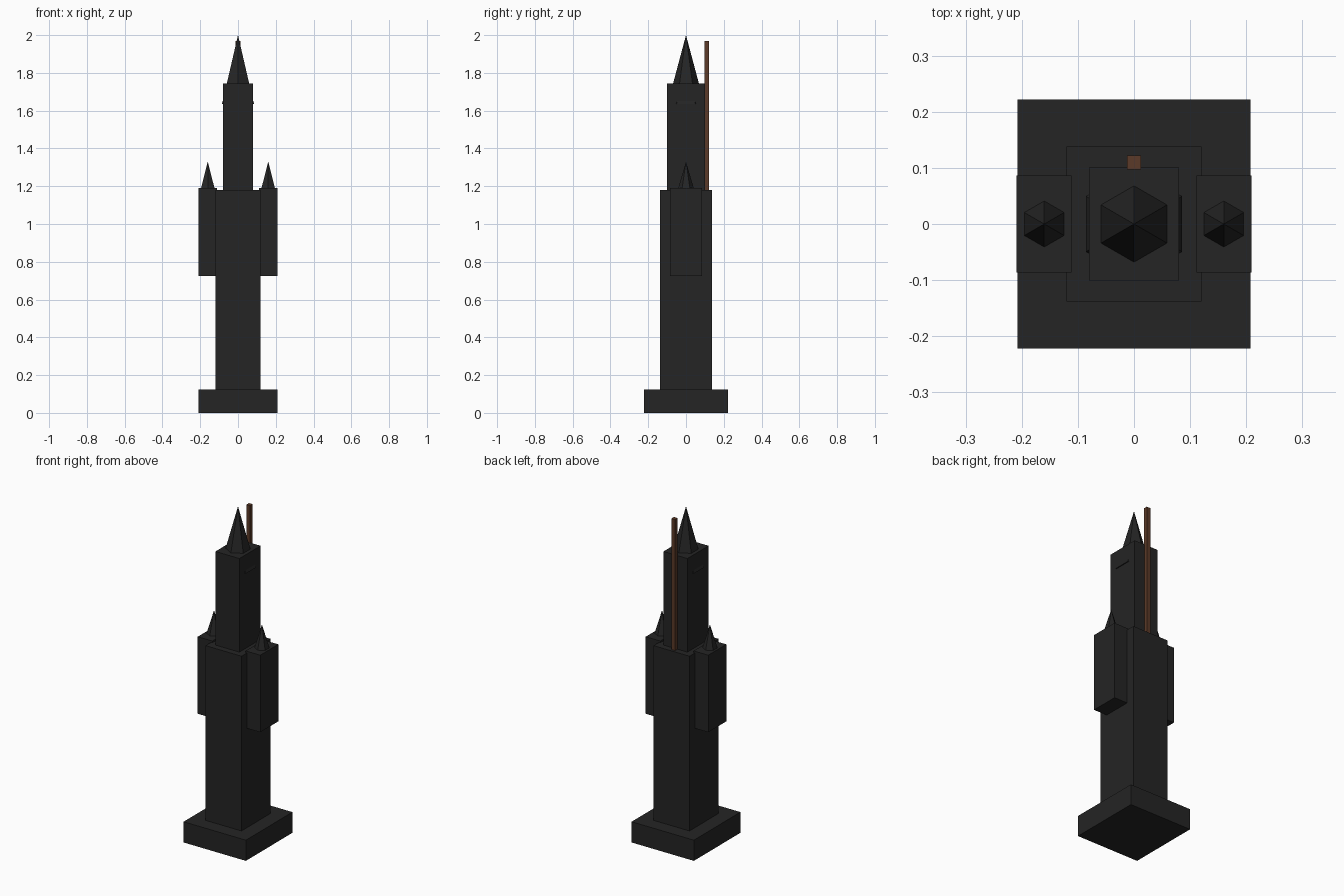
import bpy, math

if "Cube" in bpy.data.objects:
    bpy.data.objects.remove(bpy.data.objects["Cube"])


def material(name, rgb):
    m = bpy.data.materials.new(name)
    m.diffuse_color = (*rgb, 1)
    m.use_nodes = True
    m.node_tree.nodes["Principled BSDF"].inputs["Base Color"].default_value = m.diffuse_color
    return m


DARK = material("charcoal", (0.018, 0.018, 0.018))
BROWN = material("brown", (0.105, 0.042, 0.021))


def box(name, x, y, z0, z1, hx, hy, mat=DARK):
    bpy.ops.mesh.primitive_cube_add(size=1, location=(x, y, (z0 + z1) / 2))
    ob = bpy.context.object
    ob.name = name
    ob.scale = (2 * hx, 2 * hy, z1 - z0)
    bpy.ops.object.transform_apply(location=False, rotation=False, scale=True)
    ob.data.materials.append(mat)


def spire(name, x, z0, z1, r0, r1=0):
    # six sided, with a corner towards +y and -y
    bpy.ops.mesh.primitive_cone_add(vertices=6, radius1=r0, radius2=r1,
                                    depth=z1 - z0, location=(x, 0, (z0 + z1) / 2))
    ob = bpy.context.object
    ob.name = name
    ob.data.materials.append(DARK)


# plinth, shaft and upper tower
box("plinth", 0, 0, 0, 0.125, 0.208, 0.222)
box("shaft", 0, 0, 0.12, 1.18, 0.12, 0.138)
box("upper_tower", 0, 0, 1.17, 1.745, 0.08, 0.101)

# six-sided collar that breaks through the tower sides
spire("tower_collar", 0, 1.635, 1.72, 0.099, 0.066)
spire("main_spire", 0, 1.745, 2.0, 0.068)

# side turrets with small spires
for side, s in (("left", -1), ("right", 1)):
    box(side + "_turret", s * 0.16, 0, 0.725, 1.19, 0.049, 0.086)
    spire(side + "_turret_spire", s * 0.16, 1.19, 1.33, 0.041)

# pole behind the upper tower
box("pole", 0, 0.11, 1.175, 1.97, 0.0125, 0.0125, BROWN)
